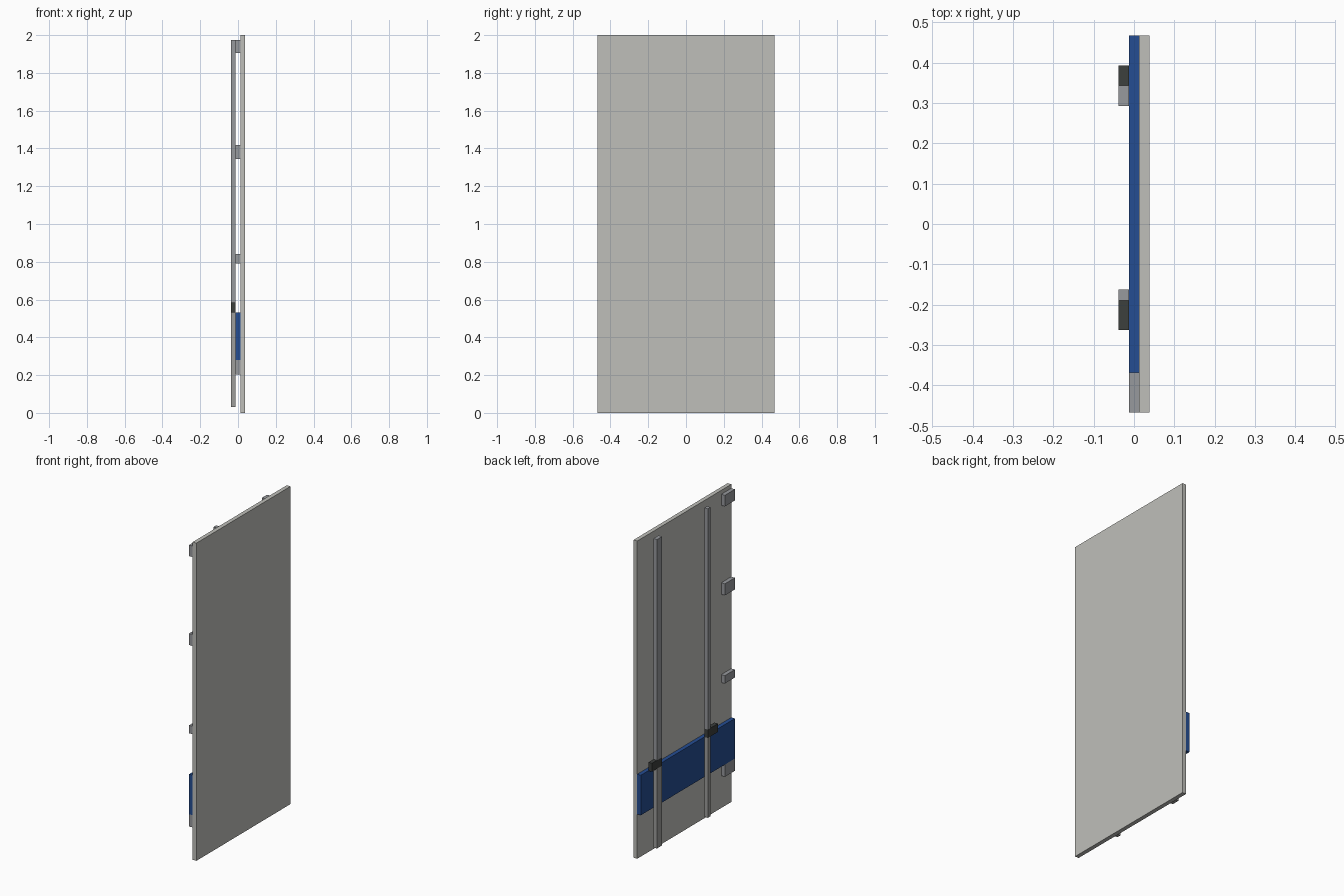
import bpy

cube = bpy.data.objects.get("Cube")
if cube:
    bpy.data.objects.remove(cube, do_unlink=True)


def material(name, rgb):
    m = bpy.data.materials.new(name)
    m.use_nodes = True
    m.diffuse_color = (*rgb, 1)
    m.node_tree.nodes["Principled BSDF"].inputs["Base Color"].default_value = (*rgb, 1)
    return m


def box(name, xs, ys, zs, mat):
    """Flat-faced box given its low and high limits on each axis."""
    bpy.ops.mesh.primitive_cube_add(size=1)
    o = bpy.context.object
    o.name = name
    limits = (xs, ys, zs)
    o.location = [(a + b) / 2 for a, b in limits]
    o.scale = [b - a for a, b in limits]
    bpy.ops.object.transform_apply(location=True, rotation=False, scale=True)
    o.data.materials.append(mat)
    return o


panel_grey = material("panel grey", (0.52, 0.52, 0.49))
steel_grey = material("steel grey", (0.31, 0.32, 0.34))
warm_grey = material("warm grey", (0.34, 0.34, 0.33))
blue = material("blue", (0.018, 0.075, 0.29))
charcoal = material("charcoal", (0.045, 0.05, 0.047))

PANEL_X = (0.012, 0.038)
MIDDLE_X = (-0.013, 0.012)
OUTER_X = (-0.038, -0.013)
EDGE = 0.468

# Main panel and the band across its inner face
box("door_panel", PANEL_X, (-EDGE, EDGE), (0, 2), panel_grey)
box("cross_band", MIDDLE_X, (-EDGE, EDGE), (0.28, 0.532), blue)

# Spacer blocks along the front edge
for i, zs in enumerate([(0.203, 0.28), (0.79, 0.84), (1.345, 1.418), (1.905, 1.975)]):
    box(f"edge_block_{i + 1}", MIDDLE_X, (-EDGE, -EDGE + 0.1), zs, steel_grey)

# Two upright rails, each interrupted by a wider clamp above the band
rails = {
    "front": ((-0.19, -0.163), (-0.263, -0.163)),
    "back": ((0.293, 0.343), (0.293, 0.393)),
}
for side, (rail_y, clamp_y) in rails.items():
    box(f"{side}_lower_rail", OUTER_X, rail_y, (0.03, 0.532), warm_grey)
    box(f"{side}_clamp", OUTER_X, clamp_y, (0.532, 0.585), charcoal)
    box(f"{side}_upper_rail", OUTER_X, rail_y, (0.585, 1.975), steel_grey)
